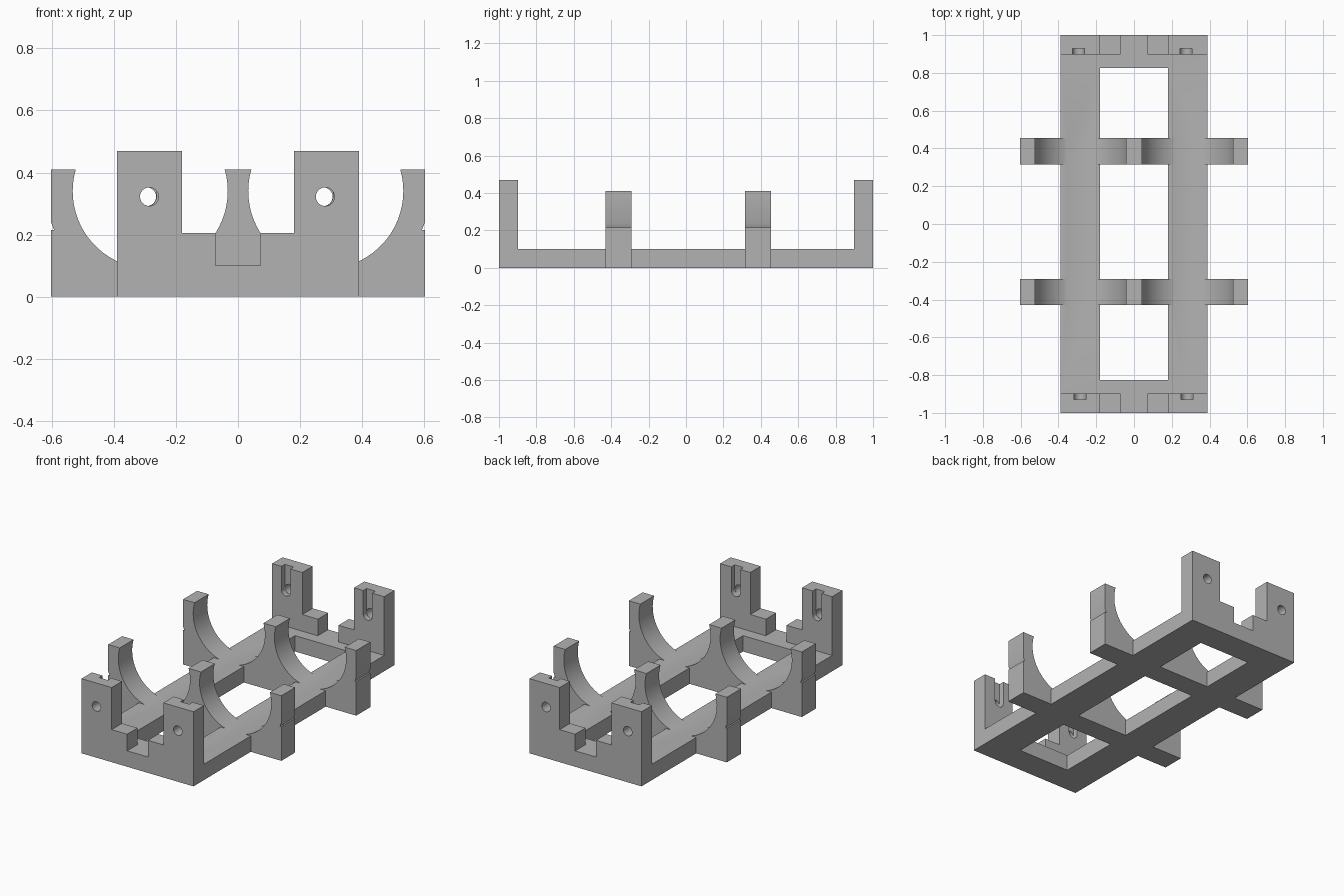
import bpy, bmesh
from math import sin, cos, asin, acos, pi

if "Cube" in bpy.data.objects:
    bpy.data.objects.remove(bpy.data.objects["Cube"], do_unlink=True)

grey = bpy.data.materials.new("plain grey")
grey.use_nodes = True
COLOUR = (0.45, 0.45, 0.45, 1)
grey.diffuse_color = COLOUR
grey.node_tree.nodes["Principled BSDF"].inputs["Base Color"].default_value = COLOUR


def extrude_y(name, profile, y0, y1):
    """Solid made from an x-z profile pulled from y0 to y1."""
    bm = bmesh.new()
    face = bm.faces.new([bm.verts.new((x, y0, z)) for x, z in profile])
    side = bmesh.ops.extrude_face_region(bm, geom=[face])["geom"]
    for v in side:
        if isinstance(v, bmesh.types.BMVert):
            v.co.y = y1
    bmesh.ops.recalc_face_normals(bm, faces=bm.faces)
    mesh = bpy.data.meshes.new(name)
    bm.to_mesh(mesh)
    bm.free()
    mesh.materials.append(grey)
    obj = bpy.data.objects.new(name, mesh)
    bpy.context.collection.objects.link(obj)
    return obj


def box(name, x, y0, y1, z0, z1):
    return extrude_y(name, [(-x, z0), (x, z0), (x, z1), (-x, z1)], y0, y1)


def combine(target, tool, operation):
    """Apply a boolean and discard the tool."""
    mod = target.modifiers.new(operation, "BOOLEAN")
    mod.operation, mod.solver, mod.object = operation, "EXACT", tool
    bpy.context.view_layer.objects.active = target
    bpy.ops.object.modifier_apply(modifier=mod.name)
    bpy.data.objects.remove(tool, do_unlink=True)


def arc(cx, cz, r, a0, a1, n):
    return [(cx + r * cos(a0 + (a1 - a0) * i / n), cz + r * sin(a0 + (a1 - a0) * i / n))
            for i in range(n + 1)]


def mirrored(half):
    """Close a right-hand half profile with its left-hand copy."""
    return half + [(-x, z) for x, z in reversed(half)]


# Flat base with a long opening
frame = box("cradle_frame", 0.39, -1, 1, 0, 0.1)
combine(frame, box("opening", 0.18, -0.825, 0.825, -0.1, 0.2), "DIFFERENCE")

# Double saddles with two round seats and a small outer catch
TOP, CX, CZ, R = 0.41, 0.283, 0.34, 0.25
rise = asin((TOP - CZ) / R)
seat = arc(CX, CZ, R, rise, -pi - rise, 40)
saddle = mirrored([(0.603, 0), (0.603, 0.215), (0.593, 0.215), (0.603, 0.24), (0.603, TOP)] + seat)
for y0, y1 in ((-0.43, -0.292), (0.315, 0.455)):
    combine(frame, extrude_y("saddle", saddle, y0, y1), "UNION")

# Stepped end walls with axle holes and drop-in slots on the inner face
wall = mirrored([(0.39, 0), (0.39, 0.47), (0.18, 0.47), (0.18, 0.205), (0.072, 0.205), (0.072, 0.1)])
HOLE_Z, HOLE_R = 0.322, 0.03
for side, holes in ((-1, (-0.286, 0.281)), (1, (-0.294, 0.275))):
    end = extrude_y("end_wall", wall, side * 0.897, side)
    for x in holes:
        bore = arc(x, HOLE_Z, HOLE_R, 0, 2 * pi, 24)[:-1]
        combine(end, extrude_y("bore", bore, side * 0.85, side * 1.05), "DIFFERENCE")
        slot = arc(x, HOLE_Z, HOLE_R + 0.001, pi, 2 * pi, 16) + [(x + 0.031, 0.6), (x - 0.031, 0.6)]
        combine(end, extrude_y("slot", slot, side * 0.85, side * 0.93), "DIFFERENCE")
    combine(frame, end, "UNION")

# Smooth the round seats, keep the edges crisp
frame.select_set(True)
bpy.context.view_layer.objects.active = frame
bpy.ops.object.shade_smooth_by_angle()
